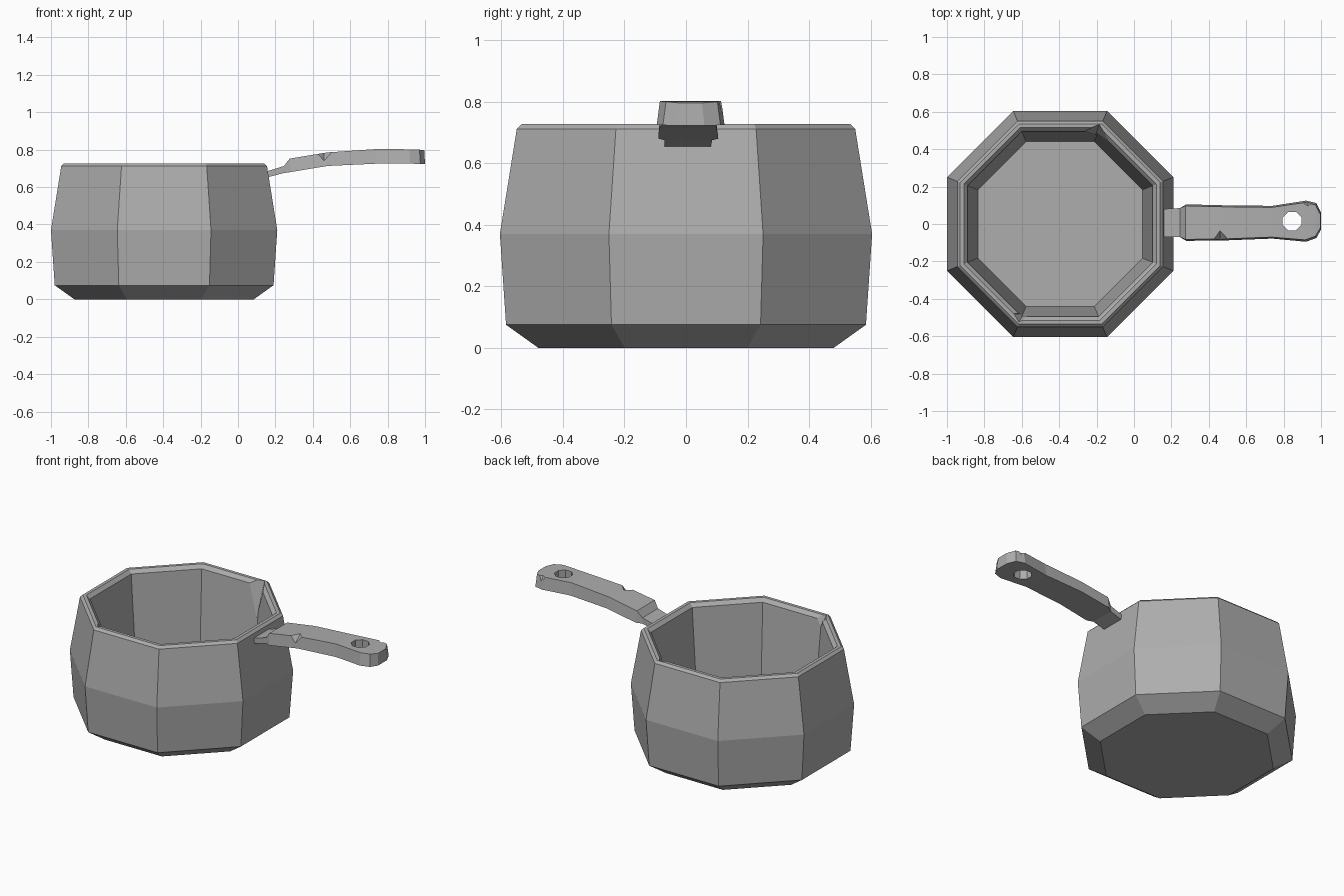
import bpy, bmesh, math
from mathutils import Vector

if "Cube" in bpy.data.objects:
    bpy.data.objects.remove(bpy.data.objects["Cube"])

# Single grey metal
metal = bpy.data.materials.new("grey_metal")
metal.use_nodes = True
grey = (0.42, 0.42, 0.42, 1)
metal.diffuse_color = grey
metal.node_tree.nodes["Principled BSDF"].inputs["Base Color"].default_value = grey


def finish(bm, name):
    bmesh.ops.recalc_face_normals(bm, faces=bm.faces[:])
    mesh = bpy.data.meshes.new(name)
    bm.to_mesh(mesh)
    bm.free()
    mesh.materials.append(metal)
    obj = bpy.data.objects.new(name, mesh)
    bpy.context.collection.objects.link(obj)
    return obj


def loft(rings, name):
    """Skin a list of point rings and cap both ends."""
    bm = bmesh.new()
    rows = [[bm.verts.new(p) for p in ring] for ring in rings]
    for a, b in zip(rows, rows[1:]):
        for i in range(len(a)):
            j = (i + 1) % len(a)
            bm.faces.new((a[i], a[j], b[j], b[i]))
    bm.faces.new(rows[0])
    bm.faces.new(rows[-1])
    return finish(bm, name)


def octagon(cx, cy, apothem, z):
    r = apothem / math.cos(math.pi / 8)
    return [(cx + r * math.cos(math.pi * (k + 0.5) / 4),
             cy + r * math.sin(math.pi * (k + 0.5) / 4), z) for k in range(8)]


def wedge(points, name):
    """Convex cutter hull."""
    bm = bmesh.new()
    for p in points:
        bm.verts.new(p)
    bmesh.ops.convex_hull(bm, input=bm.verts[:])
    return finish(bm, name)


def cut(target, cutter):
    mod = target.modifiers.new(cutter.name, "BOOLEAN")
    mod.operation = "DIFFERENCE"
    mod.solver = "EXACT"
    mod.object = cutter
    cutter.hide_render = True
    cutter.hide_set(True)


# Faceted pot: outside, rim, inside, floor
pot_profile = [(0.48, 0), (0.585, 0.075), (0.605, 0.37), (0.55, 0.712),
               (0.535, 0.727), (0.515, 0.727), (0.495, 0.705), (0.44, 0.05)]
pot = loft([octagon(-0.395, 0, a, z) for a, z in pot_profile], "pot")

# Handle with neck: x, right y, left y, bottom z, top z, top inset
sections = [(0.15, -0.07, 0.08, 0.65, 0.683, 0),
            (0.245, -0.07, 0.085, 0.675, 0.712, 0),
            (0.28, -0.09, 0.105, 0.68, 0.752, 0.008),
            (0.48, -0.088, 0.1, 0.713, 0.785, 0.008),
            (0.74, -0.078, 0.097, 0.725, 0.803, 0.008),
            (0.92, -0.095, 0.125, 0.725, 0.802, 0.01),
            (0.975, -0.075, 0.112, 0.724, 0.8, 0.01),
            (1.0, -0.03, 0.06, 0.722, 0.796, 0.008)]
handle = loft([[(x, r, b), (x, l, b), (x - i / 2, l - i, t), (x - i / 2, r + i, t)]
               for x, r, l, b, t, i in sections], "handle")

# Hanging hole
cut(handle, loft([octagon(0.845, 0.015, 0.05, z) for z in (0.6, 0.9)], "hole_cutter"))


def edge_nick(x, y, z, side, depth, half, name):
    """V-shaped nick in a top edge of the handle."""
    tip = Vector((x, y - side * depth, z + 0.01))
    low = Vector((x, y + side * 0.02, z - 0.055))
    cut(handle, wedge([tip, low, (x - half, y + side * 0.02, z + 0.012),
                       (x + half, y + side * 0.02, z + 0.012)], name))


edge_nick(0.46, -0.08, 0.782, -1, 0.055, 0.065, "right_nick_cutter")
edge_nick(0.93, 0.11, 0.802, 1, 0.02, 0.06, "left_nick_cutter")

# Chips on inner rim corners
cut(pot, wedge([(-0.32, 0.48, 0.74), (-0.185, 0.535, 0.74), (-0.1, 0.4, 0.74),
                (-0.21, 0.465, 0.45), (-0.27, 0.4, 0.74)], "back_chip_cutter"))
cut(pot, wedge([(-0.65, -0.48, 0.74), (-0.62, -0.53, 0.74), (-0.53, -0.49, 0.74),
                (-0.59, -0.48, 0.64), (-0.56, -0.45, 0.74)], "front_chip_cutter"))

# Bake the cuts and remove helpers
bpy.context.view_layer.update()
deps = bpy.context.evaluated_depsgraph_get()
for obj in (pot, handle):
    baked = bpy.data.meshes.new_from_object(obj.evaluated_get(deps))
    obj.modifiers.clear()
    obj.data = baked
for obj in [o for o in bpy.data.objects if o.name.endswith("_cutter")]:
    bpy.data.objects.remove(obj)
